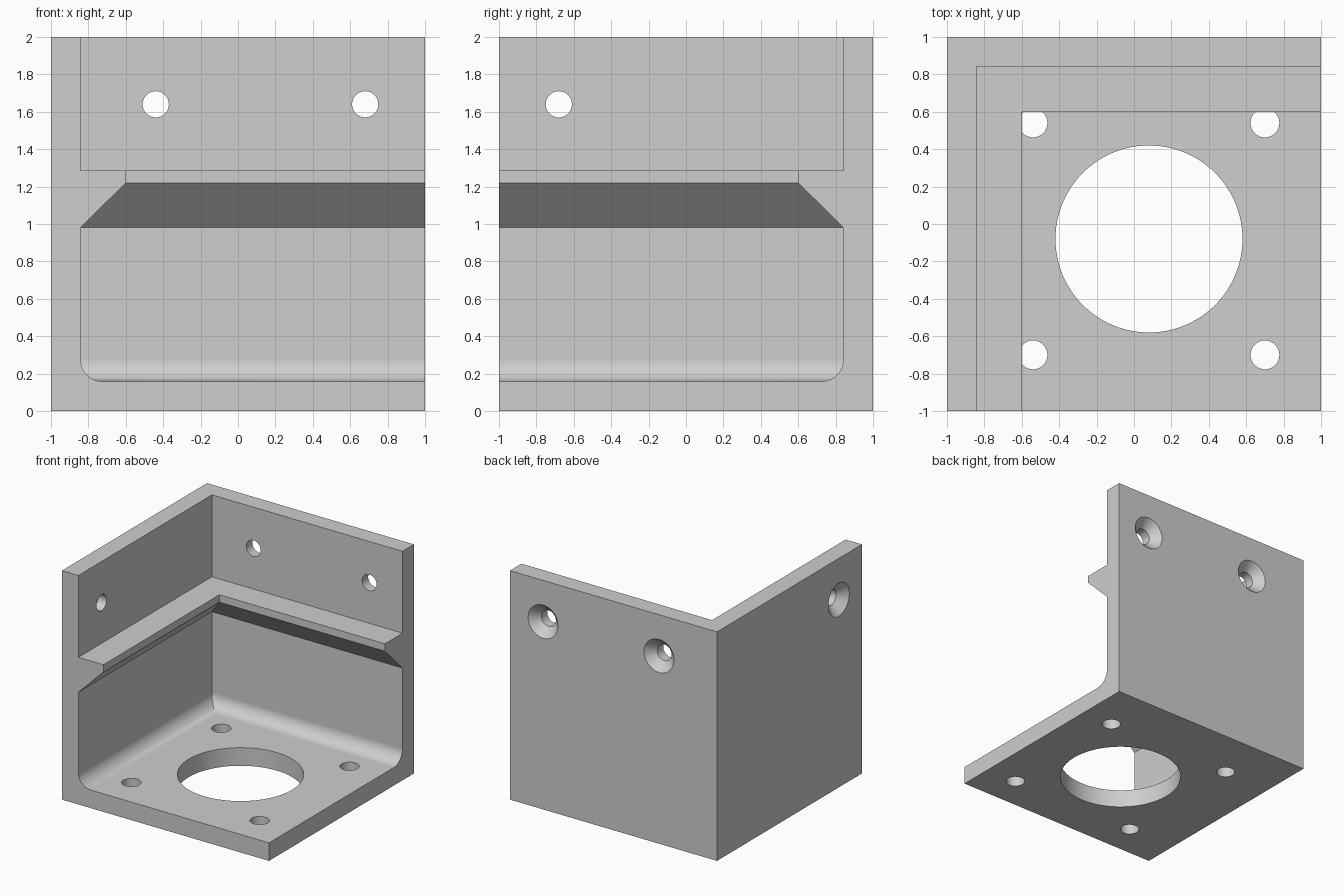
import bpy, bmesh
from math import sin, cos, pi, radians

cube = bpy.data.objects.get("Cube")
if cube:
    bpy.data.objects.remove(cube, do_unlink=True)

WALL, FILLET = 0.158, 0.12

grey = bpy.data.materials.new("light grey")
grey.use_nodes = True
grey.diffuse_color = (0.62, 0.62, 0.62, 1)
grey.node_tree.nodes["Principled BSDF"].inputs["Base Color"].default_value = (0.62, 0.62, 0.62, 1)

# Section as (distance in from the outer wall face, height)
centre = WALL + FILLET
section = [(0, 0), (0, 2), (WALL, 2), (WALL, 1.285), (0.4, 1.285), (0.4, 1.22), (WALL, 0.98)]
for i in range(17):
    a = pi / 2 * i / 16
    section.append((centre - FILLET * cos(a), centre - FILLET * sin(a)))
section.append((2, WALL))
section.append((2, 0))

# Sweep the section around the mitred corner to make both walls and the base
bm = bmesh.new()
rings = [[bm.verts.new(p) for p in ((d - 1, -1, z), (d - 1, 1 - d, z), (1, 1 - d, z))]
         for d, z in section]
for r, s in zip(rings, rings[1:] + rings[:1]):
    for k in (0, 1):
        bm.faces.new((r[k], r[k + 1], s[k + 1], s[k]))
for k in (0, 2):
    bm.faces.new([r[k] for r in rings])
bmesh.ops.remove_doubles(bm, verts=bm.verts, dist=0.0001)
bmesh.ops.dissolve_limit(bm, angle_limit=radians(0.5), verts=bm.verts, edges=bm.edges)

# Round the free corner of the base
corner = [e for e in bm.edges if all(v.co.x > 0.99 and v.co.y < -0.99 for v in e.verts)]
bmesh.ops.bevel(bm, geom=corner, offset=0.2, segments=16, profile=0.5, affect='EDGES')
bmesh.ops.recalc_face_normals(bm, faces=bm.faces)
mesh = bpy.data.meshes.new("corner_bracket")
bm.to_mesh(mesh)
bm.free()
mesh.materials.append(grey)
bracket = bpy.data.objects.new("corner_bracket", mesh)
bpy.context.collection.objects.link(bracket)


def cut(location, r1, r2, depth, rotation=(0, 0, 0), sides=48):
    """Drill a round or tapered hole through the bracket."""
    bpy.ops.mesh.primitive_cone_add(vertices=sides, radius1=r1, radius2=r2, depth=depth,
                                    location=location, rotation=rotation)
    cutter = bpy.context.object
    cutter.data.materials.append(grey)
    cutter.hide_render = True
    mod = bracket.modifiers.new("hole", 'BOOLEAN')
    mod.operation, mod.solver, mod.object = 'DIFFERENCE', 'EXACT', cutter
    bpy.context.view_layer.objects.active = bracket
    bpy.ops.object.modifier_apply(modifier=mod.name)
    bpy.data.objects.remove(cutter, do_unlink=True)


# Base: large bore and four mounting holes
cut((0.08, -0.08, 0.08), 0.5, 0.5, 0.4, sides=96)
for sx in (-1, 1):
    for sy in (-1, 1):
        cut((0.08 + 0.62 * sx, -0.08 + 0.62 * sy, 0.08), 0.077, 0.077, 0.4)

# Walls: countersunk screw holes, two in the back and one in the side
facing_back, facing_side = (pi / 2, 0, 0), (0, pi / 2, 0)
for x in (-0.44, 0.68):
    cut((x, 0.92, 1.64), 0.07, 0.07, 0.4, facing_back)
    cut((x, 0.9875, 1.64), 0.195, 0.07, 0.125, facing_back)
cut((-0.92, -0.68, 1.64), 0.07, 0.07, 0.4, facing_side)
cut((-0.9875, -0.68, 1.64), 0.195, 0.07, 0.125, facing_side)

# Smooth curves, flat walls
bpy.ops.object.select_all(action='DESELECT')
bracket.select_set(True)
bpy.context.view_layer.objects.active = bracket
bpy.ops.object.shade_smooth_by_angle(angle=radians(30))
weighted = bracket.modifiers.new("flat walls", 'WEIGHTED_NORMAL')
weighted.keep_sharp = True
